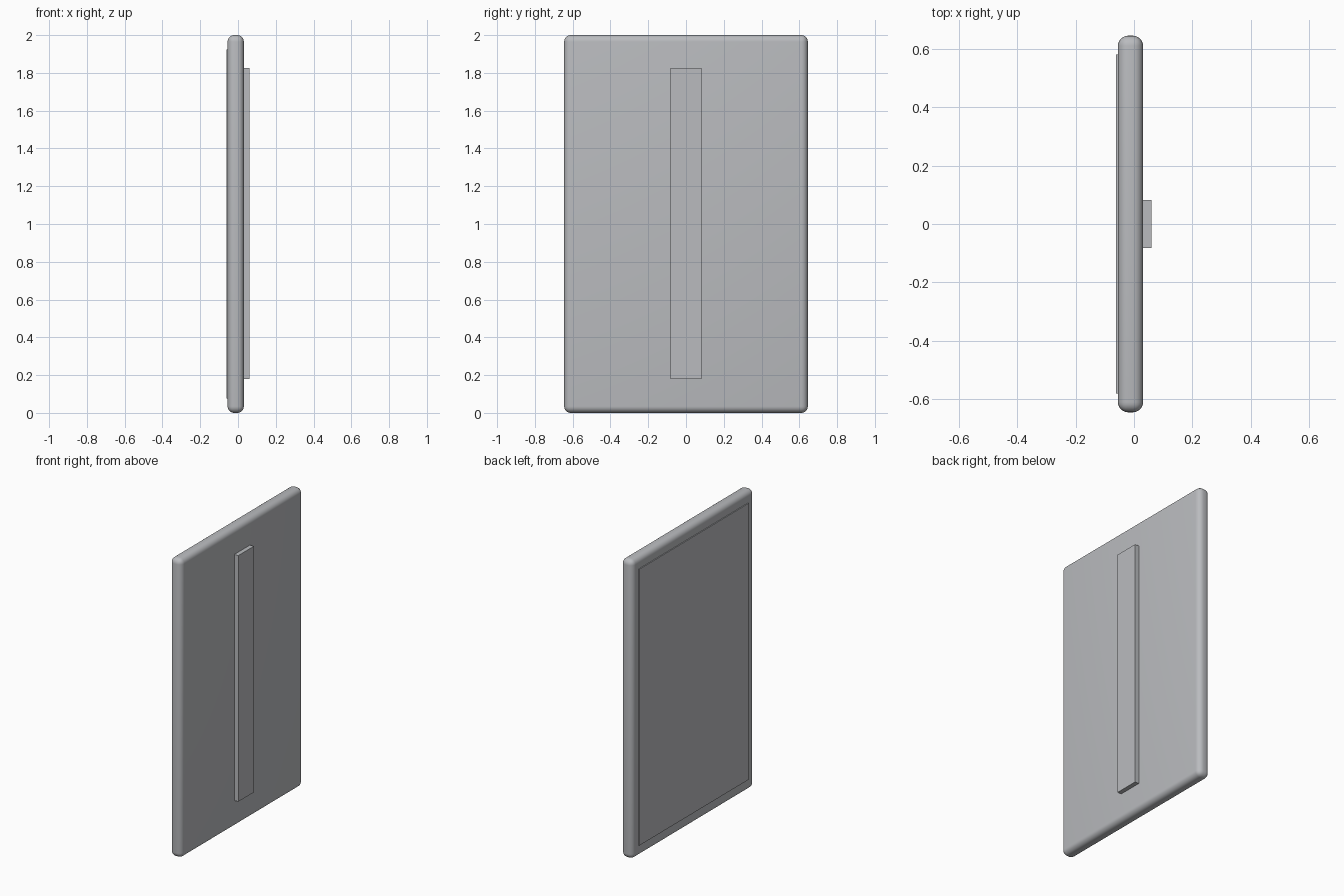
import bpy
import math

cube = bpy.data.objects.get("Cube")
if cube:
    bpy.data.objects.remove(cube, do_unlink=True)

# Single light grey finish
GREY = (0.49, 0.50, 0.52, 1.0)
grey = bpy.data.materials.new("light_grey")
grey.use_nodes = True
grey.diffuse_color = GREY
grey.node_tree.nodes["Principled BSDF"].inputs["Base Color"].default_value = GREY


def box(name, x, y_half, z):
    """Box spanning x and z ranges, symmetric in y."""
    bpy.ops.mesh.primitive_cube_add(
        size=1, location=((x[0] + x[1]) / 2, 0, (z[0] + z[1]) / 2))
    ob = bpy.context.object
    ob.name = name
    ob.scale = (x[1] - x[0], 2 * y_half, z[1] - z[0])
    bpy.ops.object.transform_apply(location=False, rotation=False, scale=True)
    ob.data.materials.append(grey)
    return ob


# Slab with rounded edges
body = box("body", (-0.055, 0.031), 0.645, (0, 2))
bevel = body.modifiers.new("rounded_edges", 'BEVEL')
bevel.width = 0.035
bevel.segments = 6
bpy.ops.object.modifier_apply(modifier=bevel.name)
bpy.ops.object.shade_smooth_by_angle(angle=math.radians(30))

# Thin screen on one face, mounting strip on the other
box("screen_panel", (-0.061, -0.05), 0.58, (0.077, 1.925))
box("mounting_strip", (0.025, 0.06), 0.082, (0.18, 1.826))
